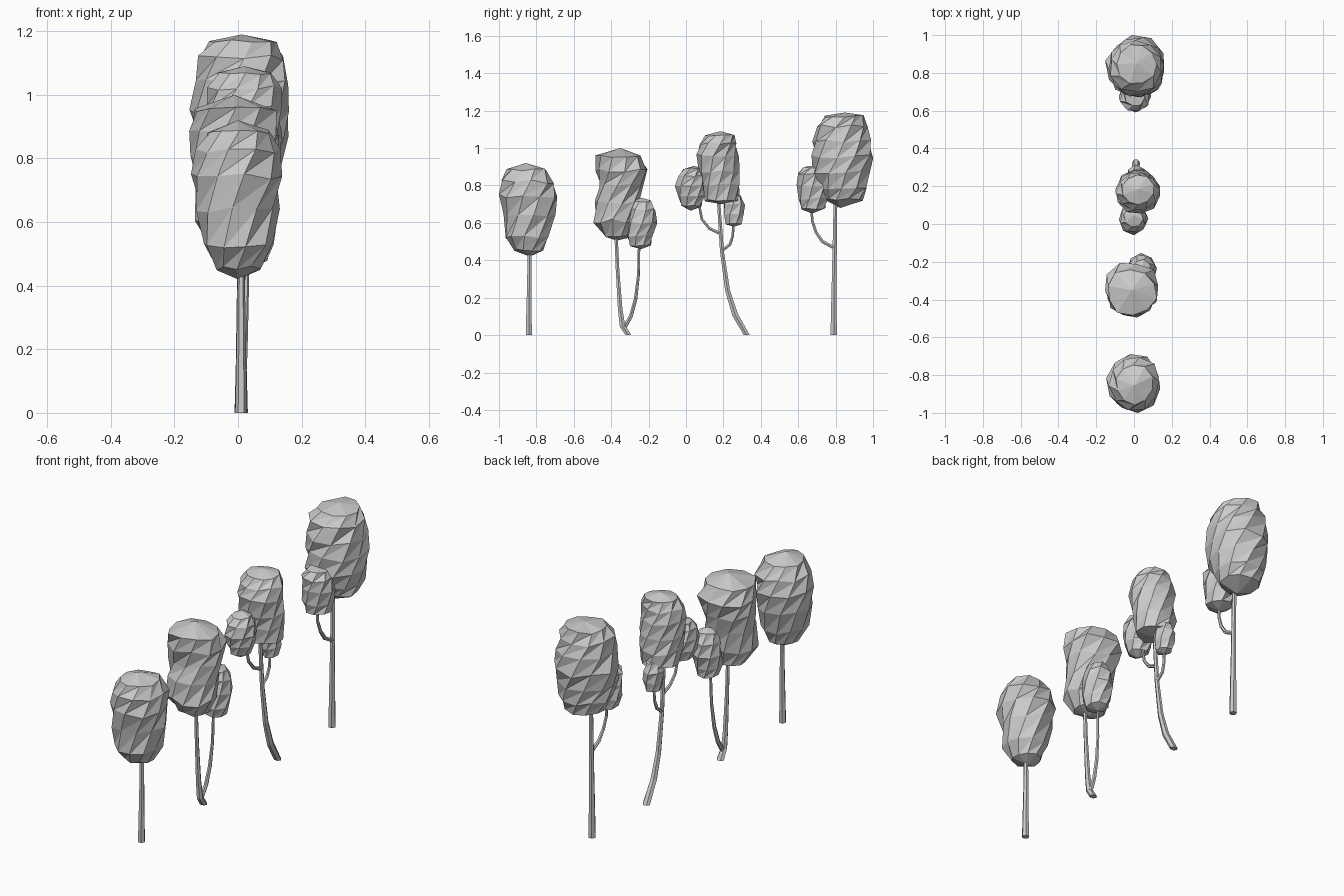
import bpy, bmesh, math, random

random.seed(7)


def foliage(name, rings, cx, rx, sides=10, twist=0.27, jitter=0.07):
    """Faceted, twisted leaf clump. rings: (z, y_min, y_max) from bottom to top."""
    bm = bmesh.new()
    widest = max(b - a for _, a, b in rings)
    dz = (rings[-1][0] - rings[0][0]) / len(rings)
    loops = []
    for i, (z, a, b) in enumerate(rings):
        if i in (0, len(rings) - 1):            # closing tips
            loops.append([bm.verts.new((cx, (a + b) / 2, z))])
            continue
        cy, ry = (a + b) / 2, (b - a) / 2
        sx = rx * (b - a) / widest
        loop = []
        for k in range(sides):
            t = 2 * math.pi * k / sides + i * twist
            f = 1.025 + random.uniform(-jitter, jitter)
            h = random.uniform(-0.2, 0.2) * dz
            if i in (1, len(rings) - 2):
                h *= 0.6
            loop.append(bm.verts.new((cx + sx * f * math.cos(t),
                                      cy + ry * f * math.sin(t), z + h)))
        loops.append(loop)
    for lo, hi in zip(loops, loops[1:]):
        for k in range(sides):
            n = (k + 1) % sides
            if len(lo) == 1:
                bm.faces.new((lo[0], hi[n], hi[k]))
            elif len(hi) == 1:
                bm.faces.new((lo[k], lo[n], hi[0]))
            else:
                bm.faces.new((lo[k], lo[n], hi[n]))
                bm.faces.new((lo[k], hi[n], hi[k]))
    bmesh.ops.recalc_face_normals(bm, faces=bm.faces[:])
    me = bpy.data.meshes.new(name)
    bm.to_mesh(me)
    bm.free()
    bpy.context.collection.objects.link(bpy.data.objects.new(name, me))


def limb(name, pts):
    """Six-sided tapering stem. pts: (x, y, z, radius)."""
    cu = bpy.data.curves.new(name, 'CURVE')
    cu.dimensions = '3D'
    cu.bevel_depth = 1.0
    cu.bevel_resolution = 1
    cu.use_fill_caps = True
    sp = cu.splines.new('POLY')
    sp.points.add(len(pts) - 1)
    sp.use_smooth = False
    for p, (x, y, z, r) in zip(sp.points, pts):
        p.co = (x, y, z, 1)
        p.radius = r
    ob = bpy.data.objects.new(name, cu)
    bpy.context.collection.objects.link(ob)
    bpy.ops.object.select_all(action='DESELECT')
    ob.select_set(True)
    bpy.context.view_layer.objects.active = ob
    bpy.ops.object.convert(target='MESH')
    for v in bpy.context.object.data.vertices:   # flat on the ground
        if v.co.z < 0.012:
            v.co.z = 0


# Tree 1: straight, single crown
limb("tree1_trunk", [(0.01, -0.84, 0, .019), (0.01, -0.84, .09, .017),
                     (0.01, -0.838, .25, .014), (0.01, -0.836, .5, .011)])
foliage("tree1_crown", [(.42, -.88, -.79), (.455, -.92, -.765), (.53, -.97, -.735),
                        (.64, -.975, -.705), (.74, -.995, -.695), (.82, -.985, -.70),
                        (.885, -.95, -.745), (.92, -.92, -.79)], 0.0, .14)

# Tree 2: forked from the base
limb("tree2_trunk", [(0.01, -.308, 0, .021), (0.01, -.34, .05, .017),
                     (0.01, -.352, .14, .014), (0.01, -.366, .35, .011),
                     (0.01, -.375, .56, .010)])
limb("tree2_branch", [(0.01, -.33, .04, .012), (0.015, -.295, .10, .011),
                      (0.02, -.27, .19, .010), (0.025, -.254, .32, .008),
                      (0.03, -.25, .52, .007)])
foliage("tree2_crown", [(.505, -.41, -.33), (.53, -.44, -.29), (.61, -.495, -.265),
                        (.71, -.48, -.25), (.80, -.465, -.225), (.88, -.475, -.205),
                        (.955, -.48, -.24), (1.0, -.41, -.29)], -.012, .145)
foliage("tree2_small_crown", [(.46, -.26, -.22), (.48, -.30, -.185), (.53, -.32, -.175),
                              (.60, -.315, -.16), (.67, -.31, -.165),
                              (.715, -.29, -.19), (.735, -.26, -.22)], .04, .075, 8)

# Tree 3: leaning, with two side branches
limb("tree3_trunk", [(0.01, .325, 0, .021), (0.01, .262, .11, .018),
                     (0.01, .222, .24, .015), (0.01, .192, .45, .012),
                     (0.01, .172, .75, .010)])
limb("tree3_front_branch", [(0.01, .18, .545, .010), (0.008, .125, .57, .009),
                            (0.004, .085, .62, .008), (0, .065, .72, .007)])
limb("tree3_back_branch", [(0.01, .19, .45, .010), (0.01, .235, .485, .009),
                           (0.013, .25, .53, .008), (0.015, .255, .62, .007)])
foliage("tree3_crown", [(.70, .14, .24), (.72, .10, .285), (.80, .085, .29),
                        (.88, .07, .285), (.96, .055, .275), (1.02, .07, .275),
                        (1.07, .10, .26), (1.09, .15, .22)], .02, .117)
foliage("tree3_front_crown", [(.665, 0, .05), (.69, -.025, .08), (.74, -.045, .10),
                              (.80, -.055, .105), (.855, -.045, .10),
                              (.89, -.015, .09), (.905, .02, .07)], -.003, .075, 8)
foliage("tree3_back_crown", [(.58, .23, .29), (.595, .215, .30), (.645, .20, .31),
                             (.70, .20, .312), (.745, .215, .295),
                             (.77, .235, .275)], .015, .05, 7)

# Tree 4: tallest, one side branch
limb("tree4_trunk", [(0.01, .79, 0, .020), (0.01, .79, .09, .018),
                     (0.01, .793, .35, .014), (0.01, .80, .76, .011)])
limb("tree4_branch", [(0.01, .795, .465, .011), (0.01, .73, .50, .010),
                      (0.008, .695, .55, .009), (0.005, .675, .61, .008),
                      (0.005, .67, .70, .007)])
foliage("tree4_crown", [(.68, .79, .86), (.725, .745, .94), (.79, .715, .97),
                        (.87, .68, .975), (.955, .68, .99), (1.04, .678, .98),
                        (1.12, .70, .97), (1.17, .745, .95), (1.19, .80, .90)], .012, .155)
foliage("tree4_small_crown", [(.65, .65, .70), (.675, .61, .745), (.73, .60, .755),
                              (.80, .592, .755), (.86, .595, .75),
                              (.895, .625, .73), (.905, .65, .70)], .005, .08, 8)
